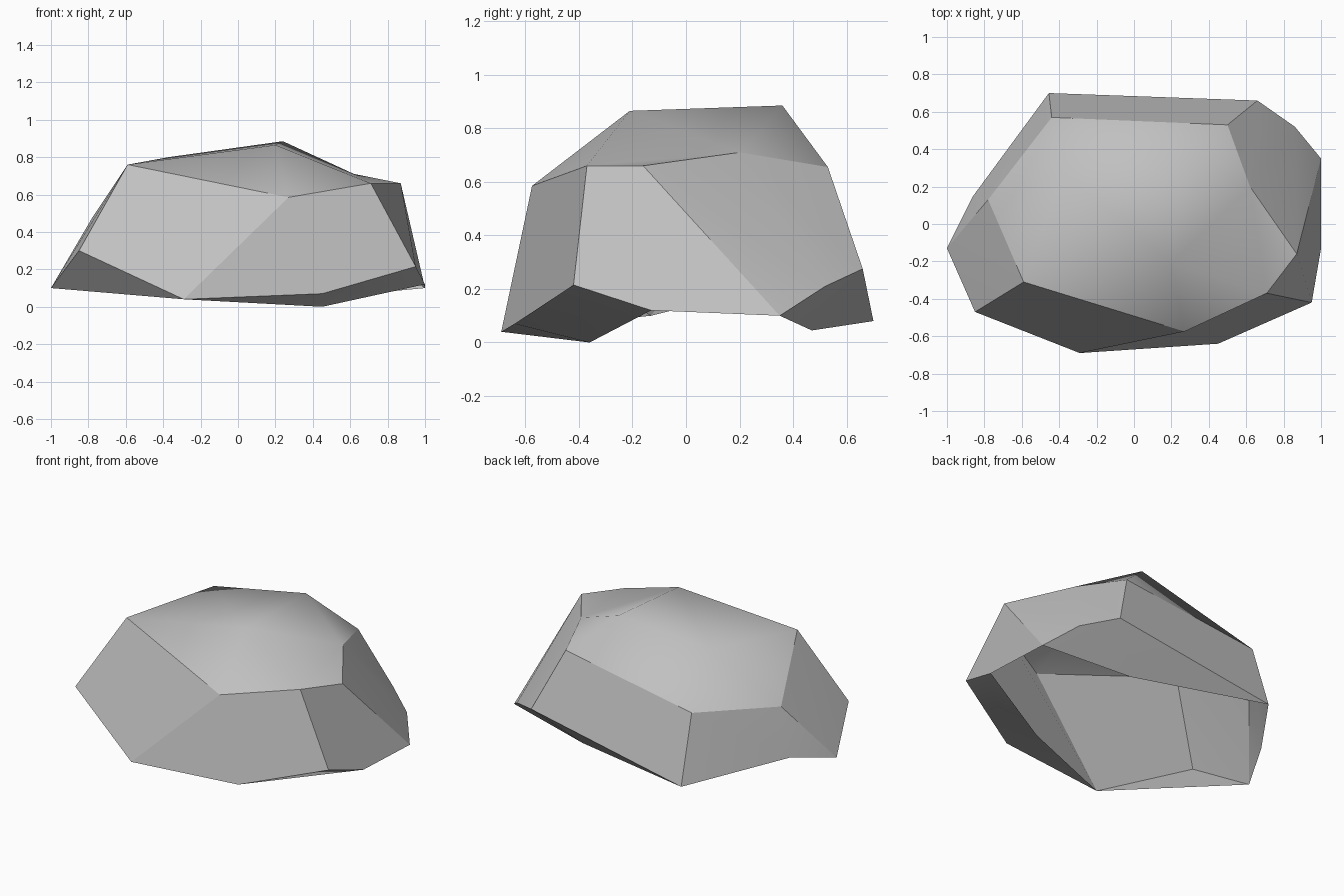
import bpy
import bmesh
import math

cube = bpy.data.objects.get("Cube")
if cube:
    bpy.data.objects.remove(cube, do_unlink=True)

# Stone colour
stone = bpy.data.materials.new("stone_grey")
stone.use_nodes = True
grey = (0.53, 0.53, 0.53, 1)
stone.diffuse_color = grey
bsdf = stone.node_tree.nodes["Principled BSDF"]
bsdf.inputs["Base Color"].default_value = grey
bsdf.inputs["Roughness"].default_value = 0.9

# Ring of corners where the crown breaks into the sides, in order
ring = {"ring_left_front": (-0.59, -0.31, 0.76), "ring_front": (0.27, -0.575, 0.585),
        "ring_front_right": (0.71, -0.37, 0.66), "ring_right": (0.87, -0.16, 0.66),
        "ring_right_back": (0.62, 0.20, 0.71), "ring_back": (0.50, 0.53, 0.655),
        "ring_back_left": (-0.44, 0.57, 0.51), "ring_left": (-0.78, 0.13, 0.475)}

# High points inside the crown
peaks = {"peak_front": (0.20, -0.21, 0.865), "peak_back": (0.24, 0.36, 0.885),
         "peak_left": (-0.37, 0.28, 0.80)}

# Corners around the widest part
skirt = {"skirt_left": (-0.85, -0.47, 0.30), "skirt_front": (0.45, -0.64, 0.07),
         "skirt_right": (0.95, -0.42, 0.215), "skirt_right_back": (0.86, 0.52, 0.21),
         "skirt_back": (0.66, 0.66, 0.275)}

# Open bottom rim
rim = {"left": (-1.0, -0.13, 0.10), "left_back": (-0.86, 0.15, 0.17),
       "back": (-0.455, 0.70, 0.08), "back_foot": (0.42, 0.47, 0.045),
       "right_back": (1.0, 0.35, 0.10), "right": (1.0, -0.13, 0.12),
       "front_foot": (0.45, -0.36, 0.0), "front": (-0.29, -0.69, 0.04)}

crown_faces = [
    "ring_left_front ring_front peak_front",
    "ring_front ring_front_right peak_front",
    "ring_front_right ring_right_back peak_front",
    "ring_front_right ring_right ring_right_back",
    "ring_right_back peak_back peak_front",
    "ring_right_back ring_back peak_back",
    "ring_back ring_back_left peak_back",
    "ring_back_left peak_left peak_back",
    "ring_back_left ring_left peak_left",
    "ring_left ring_left_front peak_left",
    "ring_left_front peak_front peak_left",
    "peak_front peak_back peak_left",
]
side_faces = [
    "ring_left_front skirt_left front ring_front",
    "ring_front front skirt_front skirt_right ring_front_right",
    "ring_front_right skirt_right right right_back ring_right",
    "ring_right right_back skirt_right_back",
    "ring_right skirt_right_back ring_right_back",
    "ring_right_back skirt_right_back skirt_back ring_back",
    "ring_back skirt_back back ring_back_left",
    "ring_back_left back left_back ring_left",
    "ring_left left_back left",
    "ring_left left ring_left_front",
    "ring_left_front left skirt_left",
]
undercut_faces = [
    "skirt_left left front",
    "front front_foot skirt_front",
    "skirt_front front_foot right skirt_right",
    "skirt_right_back right_back back_foot skirt_back",
    "skirt_back back_foot back",
]

# Join the facets into one open-bottomed shell
bm = bmesh.new()
corners = {**ring, **peaks, **skirt, **rim}
points = {name: bm.verts.new(co) for name, co in corners.items()}


def add_faces(rows):
    return [bm.faces.new([points[name] for name in row.split()]) for row in rows]


crown = set(add_faces(crown_faces))
add_faces(side_faces + undercut_faces)
bmesh.ops.recalc_face_normals(bm, faces=bm.faces[:])

# Smooth crown, crisp break around it, sharp edges between steep facets
for face in bm.faces:
    face.smooth = True
for edge in bm.edges:
    crown_sides = len(crown.intersection(edge.link_faces))
    if crown_sides == 1:
        edge.smooth = False
    elif crown_sides == 0:
        edge.smooth = edge.calc_face_angle(0) < math.radians(24)

mesh = bpy.data.meshes.new("boulder")
bm.to_mesh(mesh)
bm.free()
mesh.materials.append(stone)
boulder = bpy.data.objects.new("boulder", mesh)
bpy.context.collection.objects.link(boulder)
